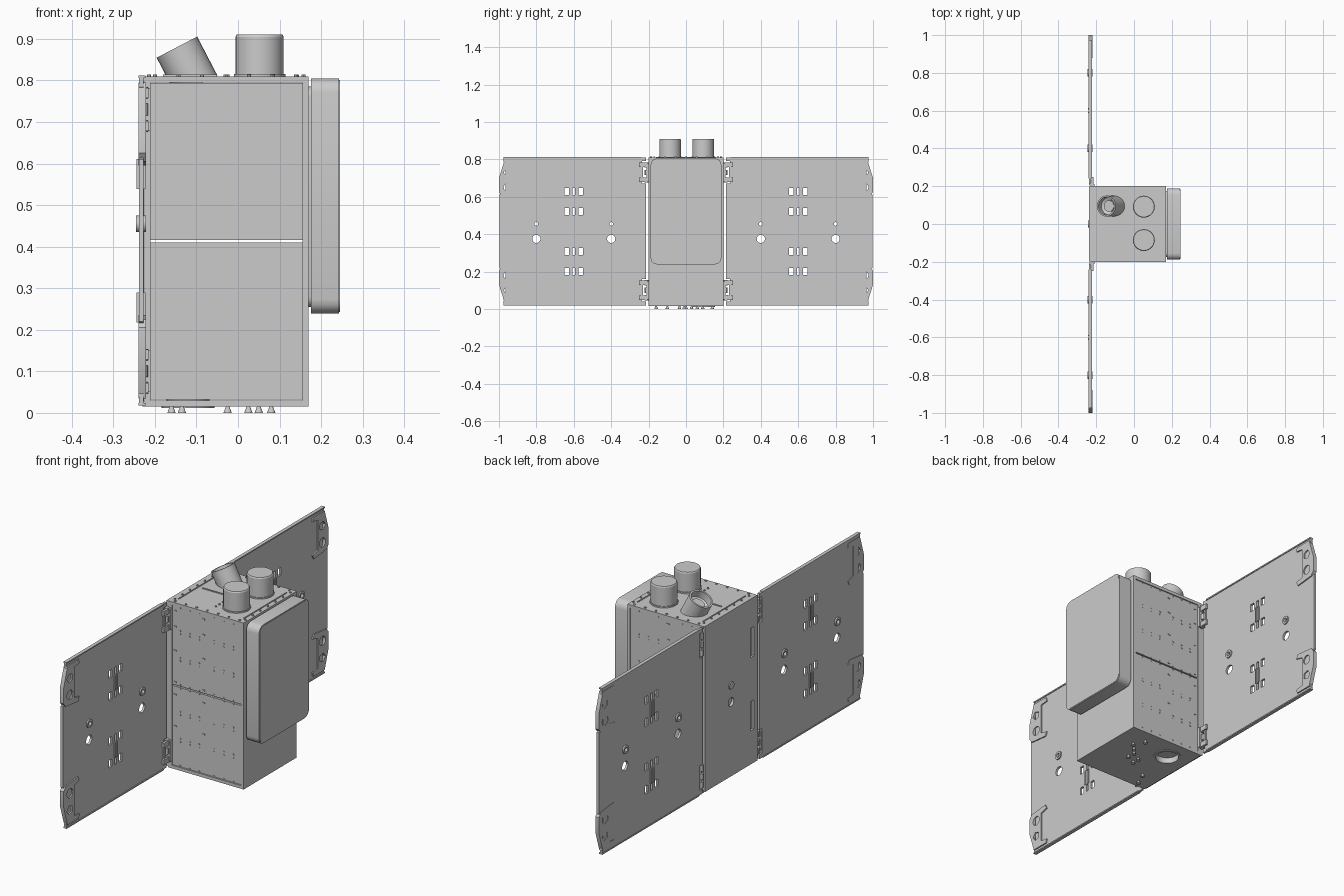
import bpy, bmesh
from math import pi, cos, sin, radians
from mathutils import Matrix, Vector

if "Cube" in bpy.data.objects:
    bpy.data.objects.remove(bpy.data.objects["Cube"])

YZ = Matrix(((0, 0, 1, 0), (1, 0, 0, 0), (0, 1, 0, 0), (0, 0, 0, 1)))   # drawing plane -> side plane
XZ = Matrix.Rotation(pi / 2, 4, 'X')                                    # drawing plane -> front plane


def link(name, mesh):
    ob = bpy.data.objects.new(name, mesh)
    bpy.context.collection.objects.link(ob)
    return ob


def from_bm(name, bm):
    bmesh.ops.recalc_face_normals(bm, faces=bm.faces)
    mesh = bpy.data.meshes.new(name)
    bm.to_mesh(mesh)
    bm.free()
    return link(name, mesh)


def boxes(name, spans):
    """Several boxes in one object, each (x0, x1, y0, y1, z0, z1)."""
    bm = bmesh.new()
    for x0, x1, y0, y1, z0, z1 in spans:
        m = Matrix.Translation(((x0 + x1) / 2, (y0 + y1) / 2, (z0 + z1) / 2))
        bmesh.ops.create_cube(bm, size=1, matrix=m @ Matrix.Diagonal((x1 - x0, y1 - y0, z1 - z0, 1)))
    return from_bm(name, bm)


def studs(name, points, r1, r2, h, rot=Matrix(), seg=8):
    """Small cylinders or cones in one object."""
    bm = bmesh.new()
    for p in points:
        bmesh.ops.create_cone(bm, cap_ends=True, segments=seg, radius1=r1, radius2=r2, depth=h,
                              matrix=Matrix.Translation(p) @ rot)
    return from_bm(name, bm)


def lathe(name, profile, matrix, seg=28):
    bm = bmesh.new()
    vs = [bm.verts.new((r, 0, z)) for r, z in profile]
    es = [bm.edges.new(e) for e in zip(vs, vs[1:])]
    bmesh.ops.spin(bm, geom=vs + es, cent=(0, 0, 0), axis=(0, 0, 1), angle=2 * pi, steps=seg)
    bmesh.ops.remove_doubles(bm, verts=bm.verts, dist=1e-5)
    bm.transform(matrix)
    return from_bm(name, bm)


def plate(name, loops, lo, hi, frame):
    """Flat plate with holes: first loop is the outline, the rest are cut out."""
    cu = bpy.data.curves.new(name, 'CURVE')
    cu.dimensions, cu.fill_mode, cu.extrude = '2D', 'BOTH', (hi - lo) / 2
    for loop in loops:
        sp = cu.splines.new('POLY')
        sp.points.add(len(loop) - 1)
        for pt, (u, v) in zip(sp.points, loop):
            pt.co = (u, v, 0, 1)
        sp.use_cyclic_u = True
    tmp = link(name + "_outline", cu)
    mesh = bpy.data.meshes.new_from_object(tmp.evaluated_get(bpy.context.evaluated_depsgraph_get()))
    bpy.data.objects.remove(tmp)
    mesh.transform(frame @ Matrix.Translation((0, 0, (lo + hi) / 2)))
    return link(name, mesh)


def rect(u, v, w, h):
    return [(u - w / 2, v - h / 2), (u + w / 2, v - h / 2), (u + w / 2, v + h / 2), (u - w / 2, v + h / 2)]


def circle(u, v, r, n=20):
    return [(u + r * cos(2 * pi * i / n), v + r * sin(2 * pi * i / n)) for i in range(n)]


def round_rect(u, v, w, h, r, n=4):
    pts = []
    for q, (su, sv) in enumerate(((1, 1), (-1, 1), (-1, -1), (1, -1))):
        for i in range(n + 1):
            a = (q + i / n) * pi / 2
            pts.append((u + su * (w / 2 - r) + r * cos(a), v + sv * (h / 2 - r) + r * sin(a)))
    return pts


# Body: hollow box of plates, with a through gap between upper and lower side panels
plate("top_plate", [rect(-0.03, 0, 0.4, 0.4)], 0.797, 0.81, Matrix())
plate("bottom_plate", [rect(-0.03, 0, 0.4, 0.4), circle(-0.12, 0.09, 0.062, 28)], 0.015, 0.028, Matrix())
boxes("right_wall", [(0.157, 0.17, -0.2, 0.2, 0.028, 0.797)])
boxes("left_wall", [(-0.222, -0.21, -0.2, 0.2, 0.028, 0.797)])
lathe("docking_ring", [(0.052, 0.045), (0.052, 0.012), (0.064, 0.012), (0.064, 0.03)],
      Matrix.Translation((-0.12, 0.09, 0)))
plate("docking_cover", [circle(-0.12, 0.09, 0.064, 28)], 0.04, 0.046, Matrix())

for side, s in (("front", -1), ("back", 1)):
    y0, y1 = sorted((s * 0.184, s * 0.196))
    boxes(side + "_panels", [(-0.21, 0.157, y0, y1, 0.032, 0.41), (-0.21, 0.157, y0, y1, 0.416, 0.794)])
    # Frame strips round the panels
    f0, f1 = sorted((s * 0.18, s * 0.2))
    boxes(side + "_frame", [(-0.225, -0.21, f0, f1, 0.02, 0.8), (0.155, 0.17, f0, f1, 0.02, 0.8),
                            (-0.225, 0.17, f0, f1, 0.015, 0.03), (-0.225, 0.17, f0, f1, 0.795, 0.81)])
    rows = (0.036, 0.15, 0.165, 0.279, 0.294, 0.405, 0.422, 0.537, 0.552, 0.665, 0.68, 0.79)
    cols = (-0.194, -0.168, -0.118, -0.068, 0.01, 0.061, 0.112)
    studs(side + "_bolts", [(x, s * 0.196, z) for z in rows for x in cols[1:]], 0.004, 0.004, 0.004, XZ)
    # Small cable clips between the bolt rows
    clips = [(x, z) for x in (-0.195, -0.043) for z in (0.22, 0.37, 0.43, 0.58, 0.695, 0.77)]
    boxes(side + "_clips", [(x - 0.006, x + 0.006, *sorted((s * 0.195, s * 0.199)), z - 0.003, z + 0.003)
                            for x, z in clips])

# Top deck fasteners and raised strips
edge = [-0.17 + 0.0567 * i for i in range(7)]
rim = [(x - 0.03, s * 0.188, 0.812) for x in edge for s in (-1, 1)]
rim += [(x, y, 0.812) for y in edge for x in (-0.214, 0.158)]
studs("deck_bolts", rim + [(-0.025, -0.05 - 0.027 * i, 0.812) for i in range(4)], 0.005, 0.005, 0.005)
boxes("deck_strips", [(-0.18, -0.05, -0.014, -0.008, 0.81, 0.814), (-0.205, -0.2, -0.16, 0.16, 0.81, 0.813),
                      (0.142, 0.147, -0.16, 0.16, 0.81, 0.813)])

# Upright instrument barrels and the tilted open sensor
for name, y in (("front_barrel", -0.085), ("back_barrel", 0.092)):
    lathe(name, [(0.062, 0.81), (0.062, 0.816), (0.058, 0.816), (0.058, 0.905), (0.055, 0.91), (0, 0.91)],
          Matrix.Translation((0.052, y, 0)))
tilt = Matrix.Translation((-0.147, 0.095, 0.88)) @ Matrix.Rotation(radians(-27.5), 4, 'Y')
lathe("tilted_sensor", [(0, -0.105), (0.055, -0.105), (0.055, 0), (0.047, 0), (0.047, -0.035),
                        (0.03, -0.045), (0.03, -0.03), (0, -0.03)], tilt)

# Rounded equipment pod on the right wall
plate("pod_mount", [round_rect(0, 0.52, 0.35, 0.53, 0.025)], 0.17, 0.178, YZ)
pod = plate("pod", [round_rect(0, 0.522, 0.378, 0.566, 0.034)], 0.176, 0.243, YZ)
plate("pod_face", [round_rect(0, 0.522, 0.37, 0.558, 0.032)], 0.242, 0.245, YZ)

# Middle back panel with two slots
plate("center_panel", [rect(0, 0.415, 0.396, 0.79), rect(-0.16, 0.6, 0.03, 0.14), rect(-0.16, 0.25, 0.03, 0.14),
                       circle(0, 0.375, 0.021)], -0.238, -0.226, YZ)
lathe("center_bushing", [(0, -0.243), (0.018, -0.243), (0.018, -0.222), (0, -0.222)],
      Matrix.Translation((0, 0, 0.455)) @ Matrix.Rotation(pi / 2, 4, 'Y'))

for side, s in (("front", -1), ("back", 1)):
    def flip(loop):
        return [(s * u, v) for u, v in loop]

    # Wing with notched outer corners, hole clusters and round holes
    outline = [(0.215, 0.02), (0.975, 0.02), (0.975, 0.045), (0.965, 0.06), (0.965, 0.2), (0.998, 0.22),
               (0.998, 0.61), (0.965, 0.63), (0.965, 0.77), (0.975, 0.785), (0.975, 0.81), (0.215, 0.81),
               (0.215, 0.79), (0.235, 0.79), (0.235, 0.67), (0.215, 0.67), (0.215, 0.16), (0.235, 0.16),
               (0.235, 0.04), (0.215, 0.04)]
    holes = [rect(0.6 + du, z, w, 0.037) for z in (0.2, 0.308, 0.522, 0.628)
             for du, w in ((-0.037, 0.024), (0, 0.013), (0.037, 0.024))]
    holes += [circle(u, v, r) for u in (0.4, 0.8) for v, r in ((0.375, 0.022), (0.455, 0.01))]
    plate(side + "_wing", [flip(l) for l in [outline] + holes], -0.238, -0.227, YZ)
    ya, yb = sorted((s * 0.24, s * 0.975))
    boxes(side + "_wing_lips", [(-0.24, -0.223, ya, yb, z, z + 0.006) for z in (0.018, 0.806)])

    # Bushings and thin frames beside the windows
    for i, u in enumerate((0.4, 0.8)):
        plate(f"{side}_bushing_{i}", [flip(circle(u, 0.455, 0.02)), flip(circle(u, 0.455, 0.01))],
              -0.245, -0.221, YZ)
    for i, z in enumerate((0.254, 0.575)):
        boxes(f"{side}_window_bars_{i}", [(-0.244, -0.222, s * 0.6 + d - 0.003, s * 0.6 + d + 0.003,
                                           z - 0.036, z + 0.036) for d in (-0.01, 0.01)])

    # Corner brackets on the wing tip and hinges on the wing root, lower and upper
    for level, m in (("lower", lambda v: v), ("upper", lambda v: 0.83 - v)):
        shape = [(0.97, 0.035), (0.978, 0.06), (1.0, 0.13), (1.0, 0.205), (0.985, 0.225), (0.89, 0.235),
                 (0.88, 0.215), (0.92, 0.205), (0.92, 0.06), (0.88, 0.055), (0.885, 0.035)]
        loops = [shape, circle(0.953, 0.18, 0.022), circle(0.953, 0.1, 0.022, 5)]
        plate(f"{side}_{level}_bracket", [[(s * u, m(v)) for u, v in l] for l in loops], -0.24, -0.221, YZ)
        zc = m(0.1)
        studs(f"{side}_{level}_hinge_barrels", [(-0.228, s * 0.212, zc + d) for d in (-0.04, 0, 0.04)],
              0.011, 0.011, 0.028, seg=12)
        parts = [(-0.226, -0.215, *sorted((s * 0.212, s * 0.25)), zc + d - 0.012, zc + d + 0.012)
                 for d in (-0.04, 0.04)]
        parts += [(-0.23, -0.21, *sorted((s * 0.195, s * 0.212)), zc - 0.05, zc + 0.05),
                  (-0.234, -0.222, *sorted((s * 0.23, s * 0.24)), zc - 0.045, zc + 0.045)]
        boxes(f"{side}_{level}_hinge_leaves", parts)

# Stub antennas under the body
spots = [(-0.16, -0.16), (-0.135, -0.1), (-0.025, -0.035), (-0.025, 0.0), (0.025, 0.03), (0.05, 0.06),
         (0.08, 0.09), (0.05, 0.14), (0.025, -0.01)]
studs("stub_antennas", [(x, y, 0.008) for x, y in spots], 0.01, 0.004, 0.016, seg=12)

# Smooth the round parts, keep edges sharp
bpy.ops.object.select_all(action='SELECT')
bpy.context.view_layer.objects.active = pod
bpy.ops.object.shade_smooth_by_angle(angle=radians(30))
